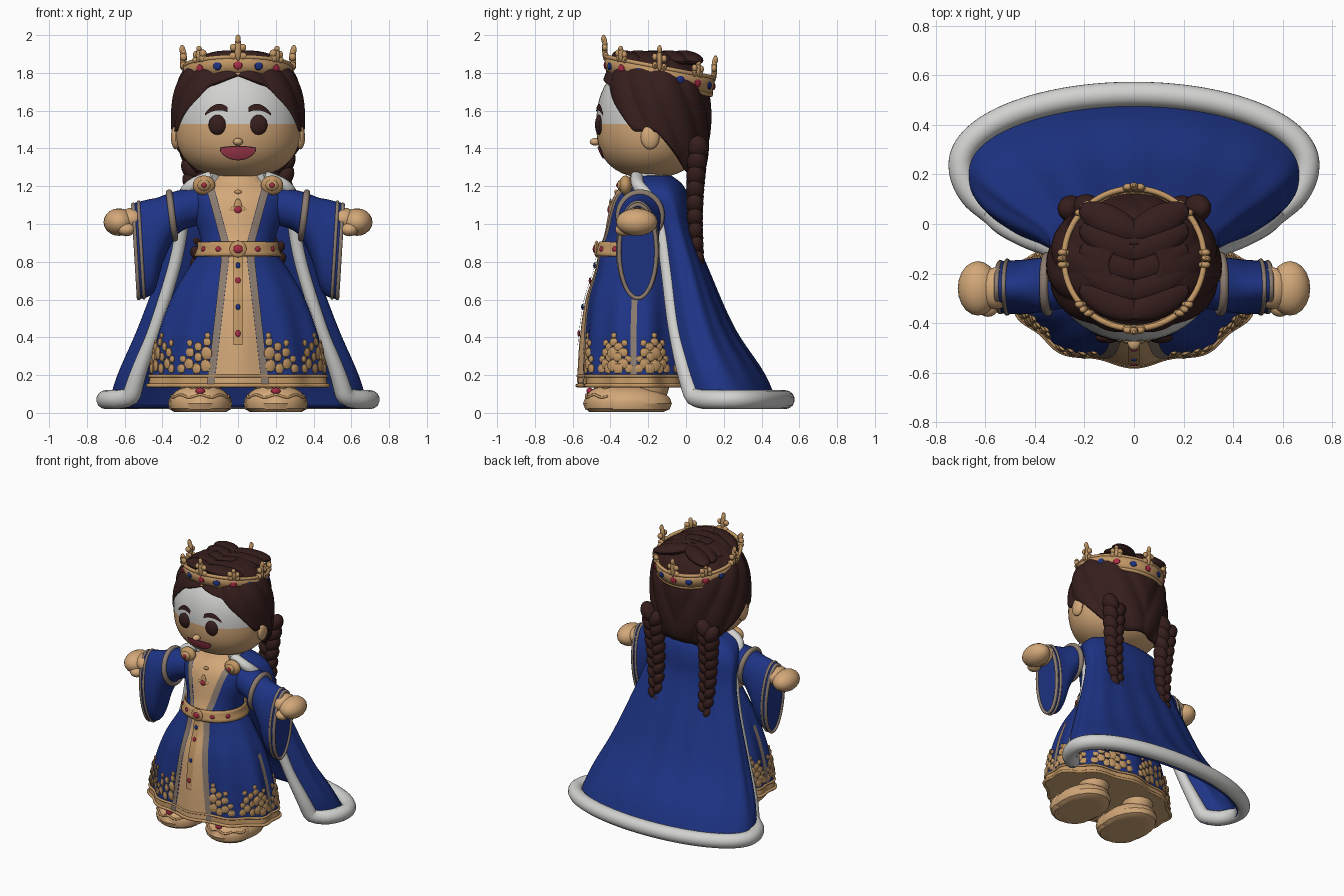
import bpy, bmesh, math
from math import sin, cos, pi, asin
from mathutils import Matrix, Vector, Euler

if "Cube" in bpy.data.objects:
    bpy.data.objects.remove(bpy.data.objects["Cube"])


def material(name, *rgb):
    m = bpy.data.materials.new(name)
    m.use_nodes = True
    m.diffuse_color = (*rgb, 1)
    node = next(n for n in m.node_tree.nodes if n.type == 'BSDF_PRINCIPLED')
    node.inputs["Base Color"].default_value = (*rgb, 1)
    return m


skin = material("warm tan", .65, .39, .19)
blue = material("royal blue", .013, .034, .235)
fur = material("fur white", .64, .64, .63)
brown = material("dark brown", .036, .013, .012)
gold = material("gold", .54, .31, .13)
red = material("ruby red", .4, .025, .06)
pink = material("lip red", .44, .05, .09)
taupe = material("braid taupe", .26, .2, .16)
made = []


def finish(name, me, mats):
    for m in mats:
        me.materials.append(m)
    ob = bpy.data.objects.new(name, me)
    bpy.context.collection.objects.link(ob)
    made.append(ob)
    return ob


def grid(name, rows, *mats, closed=False, caps=False, thick=0):
    """Skin a list of point rows with quads."""
    bm = bmesh.new()
    vs = [[bm.verts.new(p) for p in row] for row in rows]
    n = len(rows[0])
    for lo, hi in zip(vs, vs[1:]):
        for j in range(n if closed else n - 1):
            k = (j + 1) % n
            bm.faces.new((lo[j], lo[k], hi[k], hi[j]))
    if caps:
        bm.faces.new(vs[0])
        bm.faces.new(vs[-1])
    bmesh.ops.recalc_face_normals(bm, faces=bm.faces)
    me = bpy.data.meshes.new(name)
    bm.to_mesh(me)
    ob = finish(name, me, mats)
    if thick:
        mod = ob.modifiers.new("thickness", 'SOLIDIFY')
        mod.thickness, mod.offset = thick, 0
    return ob


def balls(name, specs, mat, floor=None, sides=20):
    """One object from several (location, scale, rotation) ellipsoids."""
    bm = bmesh.new()
    for loc, scale, *rot in specs:
        turn = Euler(rot[0] if rot else (0, 0, 0))
        bmesh.ops.create_uvsphere(bm, u_segments=sides, v_segments=sides // 2, radius=1,
                                  matrix=Matrix.LocRotScale(Vector(loc), turn, Vector(scale)))
    if floor is not None:
        for v in bm.verts:
            v.co.z = max(v.co.z, floor)
    me = bpy.data.meshes.new(name)
    bm.to_mesh(me)
    return finish(name, me, [mat])


def tube(name, pts, radius, mat, cyclic=False):
    """Round cord through points; radius may be a function of the point."""
    cu = bpy.data.curves.new(name, 'CURVE')
    cu.dimensions, cu.bevel_depth, cu.bevel_resolution = '3D', 1, 5
    cu.use_fill_caps = True
    sp = cu.splines.new('NURBS')
    sp.points.add(len(pts) - 1)
    for p, co in zip(sp.points, pts):
        p.co = (*co, 1)
        p.radius = radius(co) if callable(radius) else radius
    sp.order_u, sp.resolution_u = 3, 2
    sp.use_endpoint_u, sp.use_cyclic_u = True, cyclic
    tmp = bpy.data.objects.new(name + "_path", cu)
    bpy.context.collection.objects.link(tmp)
    bpy.context.view_layer.update()
    me = bpy.data.meshes.new_from_object(tmp.evaluated_get(bpy.context.evaluated_depsgraph_get()))
    bpy.data.objects.remove(tmp)
    me.materials.clear()
    return finish(name, me, [mat])


def smooth(table, n):
    """Catmull-Rom resampling of profile rows."""
    out = []
    for i in range(len(table) - 1):
        a, b, c, d = (table[min(max(i + k, 0), len(table) - 1)] for k in (-1, 0, 1, 2))
        for s in range(n):
            t = s / n
            out.append([q + .5 * t * (r - p + t * (2*p - 5*q + 4*r - w + t * (3*(q - r) + w - p)))
                        for p, q, r, w in zip(a, b, c, d)])
    return out + [list(table[-1])]


def sample(table, z):
    for a, b in zip(table, table[1:]):
        if z <= b[0]:
            t = max(0, (z - a[0]) / (b[0] - a[0]))
            return [p + t * (q - p) for p, q in zip(a[1:], b[1:])]
    return table[-1][1:]


def steps(a, b, n):
    return [a + (b - a) * i / n for i in range(n + 1)]


# Coat: height, half width, half depth, centre y
profile = smooth([(.14, .48, .285, -.275), (.4, .43, .27, -.275), (.6, .36, .25, -.27),
                  (.75, .275, .21, -.265), (.86, .2, .19, -.265), (.95, .205, .17, -.255),
                  (1.08, .25, .17, -.23), (1.16, .25, .15, -.22), (1.22, .16, .11, -.21),
                  (1.28, .1, .08, -.2)], 8)


def coat_point(a, z, off=0):
    rx, ry, cy = sample(profile, z)
    off += .012 * min(1, max(0, (.85 - z) / .5)) * cos(10 * a)
    return ((rx + off) * sin(a), cy - (ry + off) * cos(a), z)


turns = steps(0, 2 * pi, 120)[:-1]
coat = grid("coat", [[coat_point(a, r[0]) for a in turns] for r in profile],
            blue, gold, skin, closed=True, caps=True)
for f in coat.data.polygons:
    if len(f.vertices) > 4 or f.center.z > 1.2:
        f.material_index = 2
    elif f.center.z < .19:
        f.material_index = 1

# Raised crown-shaped ornaments round the hem: angle offset, height, radius
motif = [(0, .25, .034), (0, .315, .036), (0, .375, .024), (0, .41, .016), (.1, .235, .03),
         (.09, .295, .026), (.1, .35, .025), (.19, .26, .03), (.19, .32, .027), (.21, .37, .018),
         (.29, .235, .026), (.28, .285, .02)]
ornaments = []
for k in range(8):
    for da, z, r in motif:
        for s in ((-1, 1) if da else (1,)):
            a = (k + .5) * pi / 4 + s * da
            if cos(a) < .94:
                ornaments.append((coat_point(a, z, .002), (r, .01, r), (0, 0, a)))
balls("hem_ornaments", ornaments, gold, sides=10)


def coat_strip(name, left, right, z0, z1, off, mat):
    rows = []
    for z in steps(z0, z1, 40):
        rx = sample(profile, z)[0]
        rows.append([coat_point(asin(max(-1, min(1, x / rx))), z, off)
                     for x in steps(left(z), right(z), 6)])
    return grid(name, rows, mat)


def edge(z):
    return sample([(.16, .125), (.82, .045), (.9, .045), (1.2, .125)], z)[0]


coat_strip("gown_panel", lambda z: -edge(z), edge, .16, 1.22, .006, skin)
coat_strip("belt_pendant", lambda z: -.022, lambda z: .022, .36, .84, .014, gold)
for s, side in ((1, "left"), (-1, "right")):
    coat_strip(side + "_placket", lambda z: s * edge(z), lambda z: s * (edge(z) + .04),
               .15, 1.2, .009, taupe)
    grid(side + "_skirt_slit", [[coat_point(s * a, z, .007) for a in steps(1.5, 1.62, 3)]
                                for z in steps(.2, .6, 12)], taupe)
for name, z, r in (("hem_lower_cord", .145, .01), ("hem_upper_cord", .195, .008)):
    tube(name, [coat_point(a, z, .003) for a in turns], r, gold, True)
grid("belt", [[coat_point(a, z, .014) for a in turns] for z in steps(.83, .905, 4)],
     gold, closed=True, thick=.01)
balls("belt_buckle", [((0, -.473, .867), (.045, .014, .045))], gold)
balls("red_gems", [((0, -.482, .867), (.026, .012, .022)), ((0, -.405, 1.075), (.02, .012, .02))]
      + [(coat_point(s * a, .867, .02), (.016, .008, .014), (0, 0, s * a)) for s in (-1, 1) for a in (.5, 1)]
      + [(coat_point(0, z, .014), (.014, .007, .018)) for z in (.42, .7)], red)
balls("blue_gems", [(coat_point(0, z, .014), (.012, .007, .016)) for z in (.56, .78)], blue)
balls("chest_jewel", [((0, -.4, 1.075), (.05, .01, .02)), ((0, -.4, 1.075), (.022, .01, .06)),
                      ((0, -.37, 1.17), (.02, .01, .012))], gold)


# Shoes and legs
def toe_point(s, a, e):
    return (s * .2 + .162 * sin(a) * cos(e), -.39 - .15 * cos(a) * cos(e), .055 + .1 * sin(e))


for s, side in ((1, "left"), (-1, "right")):
    balls(side + "_shoe", [((s * .2, -.31, .05), (.17, .235, .1)),
                           ((s * .2, -.39, .055), (.162, .15, .1))], skin, floor=.005)
    balls(side + "_leg", [((s * .19, -.19, .2), (.11, .11, .18))], skin)
    balls(side + "_shoe_gem", [(toe_point(s, 0, .65), (.025, .018, .018))], red)
    for name, e in (("upper", .95), ("lower", .35)):
        tube(side + "_shoe_scroll_" + name, [toe_point(s, a, e + .08 * cos(8 * a))
                                             for a in steps(-1.4, 1.4, 24)], .007, gold)

# Sleeves, cuffs, hands: x, top, bottom, half depth, centre y
arm = smooth([(.2, 1.2, 1.0, .1, -.22), (.33, 1.17, .95, .11, -.24), (.41, 1.14, .8, .11, -.25),
              (.46, 1.13, .64, .11, -.255), (.54, 1.11, .6, .105, -.255)], 5)


def sleeve_ring(s, row, grow=0):
    x, top, low, ry, cy = row
    return [(s * (x + .015 * sin(a)), cy + (ry + grow) * cos(a),
             (top + low) / 2 + ((top - low) / 2 + grow) * sin(a)) for a in steps(0, 2 * pi, 32)[:-1]]


for s, side in ((1, "left"), (-1, "right")):
    grid(side + "_sleeve", [sleeve_ring(s, r) for r in arm], blue, closed=True, caps=True)
    tube(side + "_cuff_trim", sleeve_ring(s, arm[-1], -.006), .011, taupe, True)
    tube(side + "_cuff_inner_trim", sleeve_ring(s, arm[-3]), .009, taupe, True)
    tube(side + "_arm_band", sleeve_ring(s, arm[6], .002), .018, taupe, True)
    balls(side + "_hand", [((s * .63, -.26, 1.01), (.082, .11, .073)),
                           ((s * .56, -.26, 1.025), (.07, .085, .062)),
                           ((s * .59, -.33, .97), (.045, .045, .035))], skin)
    balls(side + "_shoulder_clasp", [((s * .18, -.32, 1.205), (.06, .035, .052)),
                                     ((s * .18, -.345, 1.205), (.035, .02, .03))], gold)
    balls(side + "_clasp_gem", [((s * .18, -.36, 1.205), (.014, .01, .014))], red)

# Cape: height, widest x, edge x, edge y, centre y, back y
cape_rows = smooth([(.03, .68, .58, .06, .23, .485), (.2, .635, .53, 0, .15, .41),
                    (.44, .53, .44, -.06, .07, .25), (.76, .41, .34, -.1, 0, .11),
                    (.97, .345, .3, -.13, -.05, .03), (1.12, .33, .29, -.18, -.09, .01),
                    (1.2, .28, .25, -.25, -.12, -.02), (1.25, .17, .14, -.26, -.16, -.08)], 5)


def cape_row(row):
    z, xs, xe, ye, yc, yb = row
    end = pi - asin(min(1, xe / xs))
    pts = []
    for t in steps(-end, end, 72):
        c = cos(t)
        fold = .008 * cos(14 * t) * max(0, min(1, 1.2 - z, 4 * z - .35))
        y = yc + (yb - yc + fold) * c if c > 0 else yc + (yc - ye) * c / abs(cos(end))
        pts.append(((xs + fold) * sin(t), y, z))
    return pts


cape = [cape_row(r) for r in cape_rows]
grid("cape", cape, blue, thick=.014)
hem = cape_row((.07, .7, .6, .06, .24, .525))
border = [r[0] for r in cape[:1:-1]] + hem[2:-2] + [r[-1] for r in cape[2:]]
tube("cape_fur_trim", border, lambda p: .034 + .02 * max(0, 1 - p[2] / .4), fur)
tube("fur_collar", [(.14 * sin(a), -.21 + .1 * cos(a), 1.245) for a in steps(-2.2, 2.2, 20)], .032, fur)


# Head
def dome(u, p):
    return max(0, 1 - abs(u) ** p) ** (1 / p)


def head_radius(z):
    return dome((z - 1.53) / .33, 2.3) if z > 1.53 else dome((z - 1.53) / .285, 2.5)


def face_point(x, z, off=0):
    r = head_radius(z)
    return (x, -.19 - off - .285 * r * math.sqrt(max(0, 1 - (x / (.335 * r)) ** 2)), z)


ring = steps(0, 2 * pi, 48)[:-1]
levels = [1.53 - .284 * cos(t) for t in steps(0, pi / 2, 12)] + [1.53 + .328 * sin(t) for t in steps(0, pi / 2, 12)[1:]]
head = grid("head", [[(.335 * head_radius(z) * sin(a), -.19 - .285 * head_radius(z) * cos(a), z)
                      for a in ring] for z in levels], skin, fur, closed=True, caps=True)
for f in head.data.polygons:
    f.material_index = int(f.center.z > 1.53)


def face_plate(name, x0, x1, low, high, off, mat):
    rows = [[face_point(x, z, off) for z in steps(low(x), high(x), 4)] for x in steps(x0, x1, 16)]
    return grid(name, rows, mat)


balls("nose", [((0, -.48, 1.435), (.026, .03, .02))], skin)
face_plate("mouth_outline", -.096, .096, lambda x: 1.337 + 3.5 * x * x + 200 * x ** 4,
           lambda x: 1.414 - x * x, .004, brown)
face_plate("mouth", -.09, .09, lambda x: 1.342 + 3.5 * x * x + 200 * x ** 4,
           lambda x: 1.409 - x * x, .008, pink)
for s, side in ((1, "left"), (-1, "right")):
    balls(side + "_eye", [(face_point(s * .108, 1.525), (.048, .022, .053))], brown)
    face_plate(side + "_eyebrow", s * .055, s * .175, lambda x: 1.602 - 5 * (abs(x) - .1) ** 2,
               lambda x: 1.636 - 9 * (abs(x) - .1) ** 2, .008, brown)
    balls(side + "_ear", [((s * .33, -.19, 1.46), (.025, .05, .065))], skin)

# Hair cap with strand grooves, a curved hairline and a full nape
hairline = [(0, 1.785), (.5, 1.73), (.9, 1.6), (1.2, 1.49), (1.6, 1.49), (1.9, 1.4), (2.3, 1.28), (2.6, 1.25), (pi, 1.27)]
hair = []
for t in steps(.005, 1, 28):
    row = []
    for a in steps(-pi, pi, 144)[:-1]:
        z = 1.905 - (1.905 - sample(hairline, abs(a))[0]) * t ** 1.7
        r = dome((z - 1.55) / (.36 if z > 1.55 else .42), 2.7)
        groove = .016 * min(1, t * 2) * (abs(sin(6 * abs(a) + 9 * z)) - .5)
        row.append(((.336 * r + groove) * sin(a), -.168 - (.284 * r + groove) * cos(a), z))
    hair.append(row)
grid("hair", hair, brown, closed=True, thick=.022)
balls("hair_strands", [((s * .1, y, 1.88), (.135, .065, .035), (0, s * .15, s * .45))
                       for s in (-1, 1) for y in (-.31, -.23, -.15, -.07, .01)], brown)

# Braids of interlocking lobes
for s, side in ((1, "left"), (-1, "right")):
    lobes = []
    for i, t in enumerate(steps(0, 1, 17)):
        f, k = 1.4 - .55 * t, (-1) ** i
        lobes.append(((s * (.225 - .025 * t) + k * .022 * f, .065 - .018 * sin(pi * t), 1.4 - .62 * t),
                      (.036 * f, .04 * f, .052 * f), (0, k * .5, 0)))
    lobes.append(((s * .2, .065, .75), (.028, .028, .05)))
    balls(side + "_braid", lobes, brown)


# Crown: tilted band, cords, finials and gems
def crown_point(a, h, out=0):
    r = .278 + .13 * h + out
    return (r * sin(a), -.14 - r * cos(a), 1.785 + .055 * cos(a) + h)


grid("crown_band", [[crown_point(a, h) for a in ring] for h in (-.045, 0, .045)],
     gold, closed=True, thick=.018)
for name, h in (("crown_lower_cord", -.045), ("crown_upper_cord", .045)):
    tube(name, [crown_point(a, h) for a in ring], .012, gold, True)
finials = []
for k in range(8):
    a, tall = k * pi / 4, (.07, .11)[k % 2 == 0]
    finials.append((crown_point(a, .045 + tall * .4), (.019, .015, tall * .6)))
    finials.append((crown_point(a, .045 + tall * .85), (.015, .013, tall * .22)))
    for d in (-.085, .085):
        finials.append((crown_point(a + d, .045 + tall * .45), (.02, .015, .02)))
        finials.append((crown_point(a + d, .05), (.024, .014, .02)))
balls("crown_finials", finials, gold, sides=14)
for name, mat, picks in (("crown_red_gems", red, (0, 2, 4, 6)), ("crown_blue_gems", blue, (1, 3, 5, 7))):
    balls(name, [(crown_point(j * pi / 8, 0, .008), (.024, .01, .022), (0, 0, j * pi / 8))
                 for k in picks for j in (k, k + 8)], mat, sides=12)

bpy.ops.object.select_all(action='DESELECT')
for ob in made:
    ob.select_set(True)
bpy.context.view_layer.objects.active = made[0]
bpy.ops.object.shade_smooth_by_angle()
